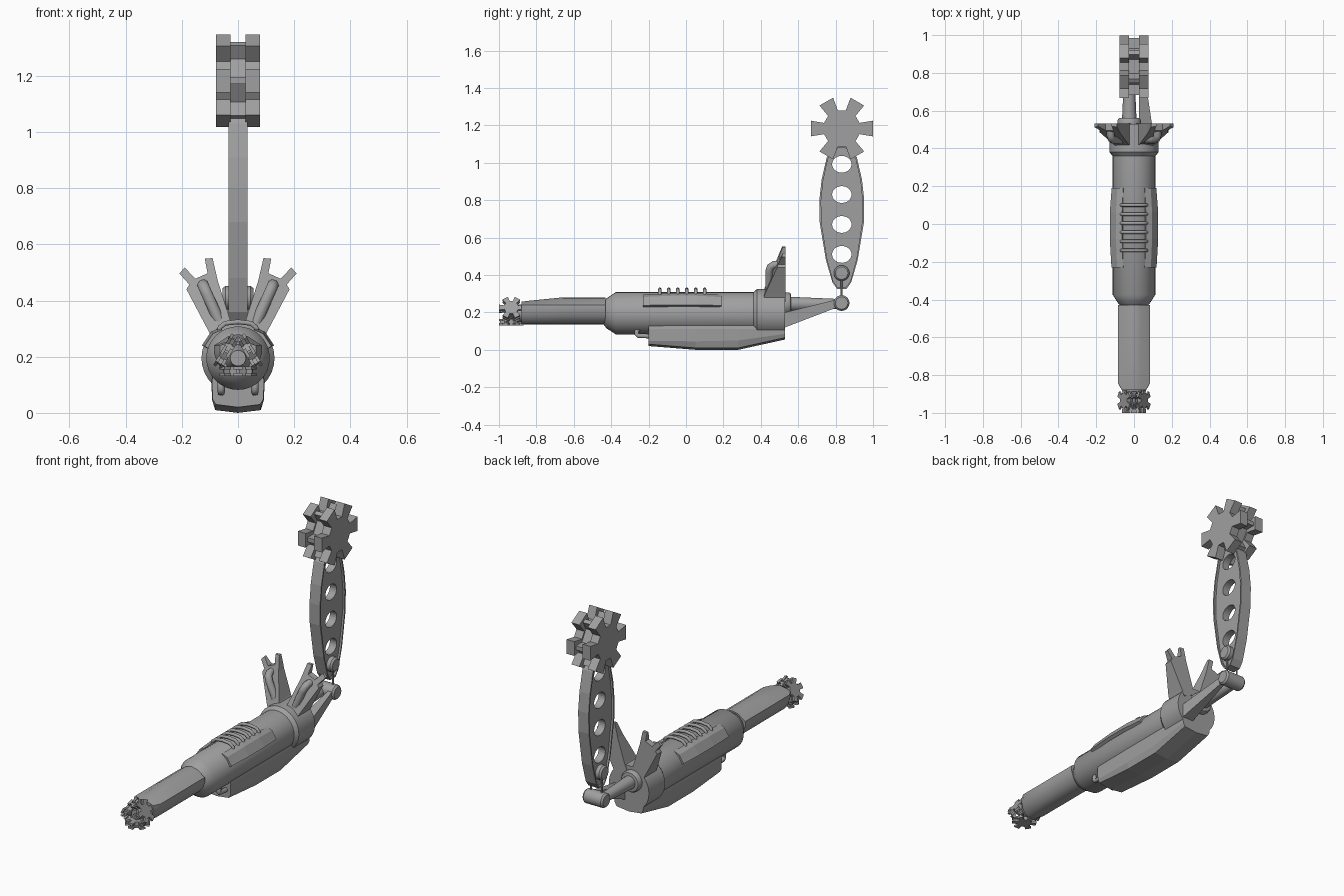
import bpy, bmesh
from math import sin, cos, pi, radians
from mathutils import Matrix

if "Cube" in bpy.data.objects:
    bpy.data.objects.remove(bpy.data.objects["Cube"])

dark = bpy.data.materials.new('dark_metal')
dark.diffuse_color = (.35, .35, .35, 1)
dark.use_nodes = True
dark.node_tree.nodes["Principled BSDF"].inputs["Base Color"].default_value = dark.diffuse_color

def link(name, data):
    ob = bpy.data.objects.new(name, data)
    data.materials.append(dark)
    bpy.context.collection.objects.link(ob)
    return ob

def finish(name, bm, smooth=False):
    bmesh.ops.recalc_face_normals(bm, faces=bm.faces[:])
    me = bpy.data.meshes.new(name)
    bm.to_mesh(me)
    bm.free()
    ob = link(name, me)
    if smooth:
        bpy.ops.object.select_all(action='DESELECT')
        ob.select_set(True)
        bpy.context.view_layer.objects.active = ob
        bpy.ops.object.shade_smooth_by_angle(angle=radians(35))
    return ob

def loft(name, rings, smooth=False):
    """Skin a list of equal-length rings and cap both ends."""
    bm = bmesh.new()
    rows = [[bm.verts.new(p) for p in r] for r in rings]
    n = len(rows[0])
    for a, b in zip(rows, rows[1:]):
        for i in range(n):
            j = (i + 1) % n
            bm.faces.new((a[i], a[j], b[j], b[i]))
    bm.faces.new(rows[0])
    bm.faces.new(rows[-1])
    return finish(name, bm, smooth)

def lathe(name, profile, cx, cz, n=32):
    """Round part along y from (y, radius) pairs."""
    return loft(name, [[(cx + r * cos(2*pi*i/n), y, cz + r * sin(2*pi*i/n))
                        for i in range(n)] for y, r in profile], True)

def pin(name, y, z, r, half, n=24):
    """Round part along x with bevelled ends."""
    prof = [(-half, r*.8), (-half + .01, r), (half - .01, r), (half, r*.8)]
    return loft(name, [[(px, y + pr*cos(2*pi*i/n), z + pr*sin(2*pi*i/n))
                        for i in range(n)] for px, pr in prof], True)

def pipe(name, pts, r):
    cu = bpy.data.curves.new(name, 'CURVE')
    cu.dimensions = '3D'
    cu.bevel_depth = r
    cu.bevel_resolution = 3
    cu.use_fill_caps = True
    sp = cu.splines.new('POLY')
    sp.points.add(len(pts) - 1)
    for p, c in zip(sp.points, pts):
        p.co = (*c, 1)
    return link(name, cu)

def cog_wheel(name, mat):
    """Two six-toothed plates with a slimmer-toothed one between, axis x."""
    bm = bmesh.new()
    for x0, x1, tip, wt, wr in ((-.078, -.027, .166, .042, .03), (-.027, .027, .151, .012, .012),
                                (.027, .078, .166, .042, .03)):
        ring = []
        for t in range(6):
            c, s = cos(t * pi / 3), sin(t * pi / 3)
            for r, w in ((.095, -wr), (tip, -wt), (tip, wt), (.095, wr)):
                ring.append((r*c - w*s, r*s + w*c))
        f = bm.faces.new([bm.verts.new((x0, y, z)) for y, z in ring])
        g = bmesh.ops.extrude_face_region(bm, geom=[f], use_keep_orig=True)
        vs = [v for v in g['geom'] if isinstance(v, bmesh.types.BMVert)]
        bmesh.ops.translate(bm, verts=vs, vec=(x1 - x0, 0, 0))
    bm.transform(mat)
    return finish(name, bm)

AX = .195   # height of the body axis

# main body and rear collar
lathe('main_body', [(-.44, .06), (-.425, .08), (-.375, .113), (.36, .113), (.38, .13),
                    (.53, .13)], 0, AX)

# front barrel with ridged top and rounded underside
def barrel_ring(y, top, k):
    h = [(.035, top - .007), (.085*k, .24), (.086*k, .215), (.075*k, .18), (.055*k, .153),
         (.028*k, .139)]
    return [(0, y, top)] + [(x, y, z) for x, z in h] + [(0, y, .135)] \
        + [(-x, y, z) for x, z in h[::-1]]
loft('front_barrel', [barrel_ring(-.43, .28, 1), barrel_ring(-.66, .28, 1),
                      barrel_ring(-.84, .262, 1), barrel_ring(-.88, .257, .75)], True)
lathe('nose_hub', [(-.87, .05), (-.90, .045), (-.93, .032), (-.95, .028)], 0, AX, 20)

# three small cog wheels around the nose
for i, a in enumerate((90, 210, 330)):
    cog_wheel(f'nose_cog_{i}', Matrix.Translation((0, -.934, AX))
              @ Matrix.Rotation(radians(a), 4, 'Y') @ Matrix.Translation((.047, 0, 0))
              @ Matrix.Diagonal((.22, .395, .395, 1)))

# belly fairing
def belly_ring(y, w, side, low):
    half = [(w*.95, .14), (w, .112), (w*.97, side), (w*.85, low + .01)]
    return [(x, y, z) for x, z in half] + [(0, y, low)] + [(-x, y, z) for x, z in half[::-1]]
loft('belly_fairing', [belly_ring(-.2, .093, .048, .02), belly_ring(.05, .095, .045, 0),
                       belly_ring(.28, .095, .05, 0), belly_ring(.53, .095, .085, .055)])

for s, side in ((1, 'right'), (-1, 'left')):
    # short belly pipe
    pipe(f'belly_pipe_{side}', [(s*.06, -.24, .12), (s*.06, -.262, .105), (s*.06, -.265, .085),
                                (s*.06, -.255, .075), (s*.06, -.19, .073)], .013)
    # shoulder panel
    sec = [(.055, .285), (.062, .302), (.095, .288), (.127, .24), (.11, .23)]
    loft(f'shoulder_panel_{side}',
         [[(s*x*k, y, AX + (z - AX)*k) for x, z in sec]
          for y, k in ((-.23, .94), (-.08, 1.01), (.06, 1.01), (.19, .93))])
    # forked rear fin, a wedge leaning outwards
    out = [(-.055, .09), (-.057, .135), (-.068, .298), (-.052, .31), (-.068, .36), (-.042, .372),
           (-.024, .32), (.024, .32), (.036, .372), (.062, .362), (.046, .28), (.03, .135),
           (.03, .09)]
    tilt = radians(24)
    def place(u, v, y):
        return (s*(v*sin(tilt) - u*cos(tilt)), y, AX + v*cos(tilt) + u*sin(tilt))
    loft(f'rear_fin_{side}', [[place(u, v, .41 + max(0, v - .11)*.41) for u, v in out],
                              [place(u, v, .532) for u, v in out]])
    # bent pipe on the fin
    pipe(f'fin_pipe_{side}', [place(-.008, v, y) for v, y in
         ((.1, .445), (.25, .445), (.275, .452), (.288, .47), (.288, .525))], .021)
    # thin link between the two pins
    pipe(f'pin_link_{side}', [(s*.035, .832, .25), (s*.035, .832, .41)], .005)

# cooling ribs over the spine
for i in range(6):
    y = -.14 + i*.048
    pipe(f'spine_rib_{i}', [(-.07, y, .275), (-.064, y, .305), (-.045, y, .319), (0, y, .324),
                            (.045, y, .319), (.064, y, .305), (.07, y, .275)], .009)

# rear boom: round cone, flat strut and hinge pin
lathe('boom_cone', [(.525, .062), (.55, .062), (.56, .055), (.562, .038), (.83, .026)],
      -.025, .245, 24)
loft('boom_strut', [[(x, .53, z) for x, z in ((.025, .12), (.095, .12), (.095, .20), (.025, .20))],
                    [(x, .83, z) for x, z in ((.03, .235), (.05, .235), (.05, .275), (.03, .275))]])
pin('lower_hinge_pin', .832, .25, .042, .066)
pin('upper_hinge_pin', .832, .41, .042, .055)

# upright arm: raised rim, recessed web and four oval holes
half = [(.025, .325), (.05, .36), (.085, .48), (.118, .68), (.12, .80), (.108, .91),
        (.08, 1.03), (.05, 1.075), (.02, 1.088)]
prof = half + [(-y, z) for y, z in half[::-1]]
arm = loft('upright_arm', [[(x, .833 + y*ky, .71 + (z - .71)*kz) for y, z in prof]
                           for x, ky, kz in ((-.022, .92, .975), (-.034, .92, .975), (-.034, 1, 1),
                                             (.034, 1, 1), (.034, .92, .975), (.022, .92, .975))])
bm = bmesh.new()
for z in (.51, .67, .83, .992):
    bmesh.ops.create_cone(bm, cap_ends=True, segments=24, radius1=1, radius2=1, depth=1,
        matrix=Matrix.Translation((0, .833, z)) @ Matrix.Diagonal((.2, .052, .045, 1))
        @ Matrix.Rotation(pi/2, 4, 'Y'))
cutter = finish('hole_cutter', bm)
cutter.hide_render = True
cutter.hide_set(True)
cut = arm.modifiers.new('holes', 'BOOLEAN')
cut.object = cutter
cut.operation = 'DIFFERENCE'
cut.solver = 'EXACT'

# large cog wheel on the arm tip
cog_wheel('large_cog', Matrix.Translation((0, .833, 1.183)))
